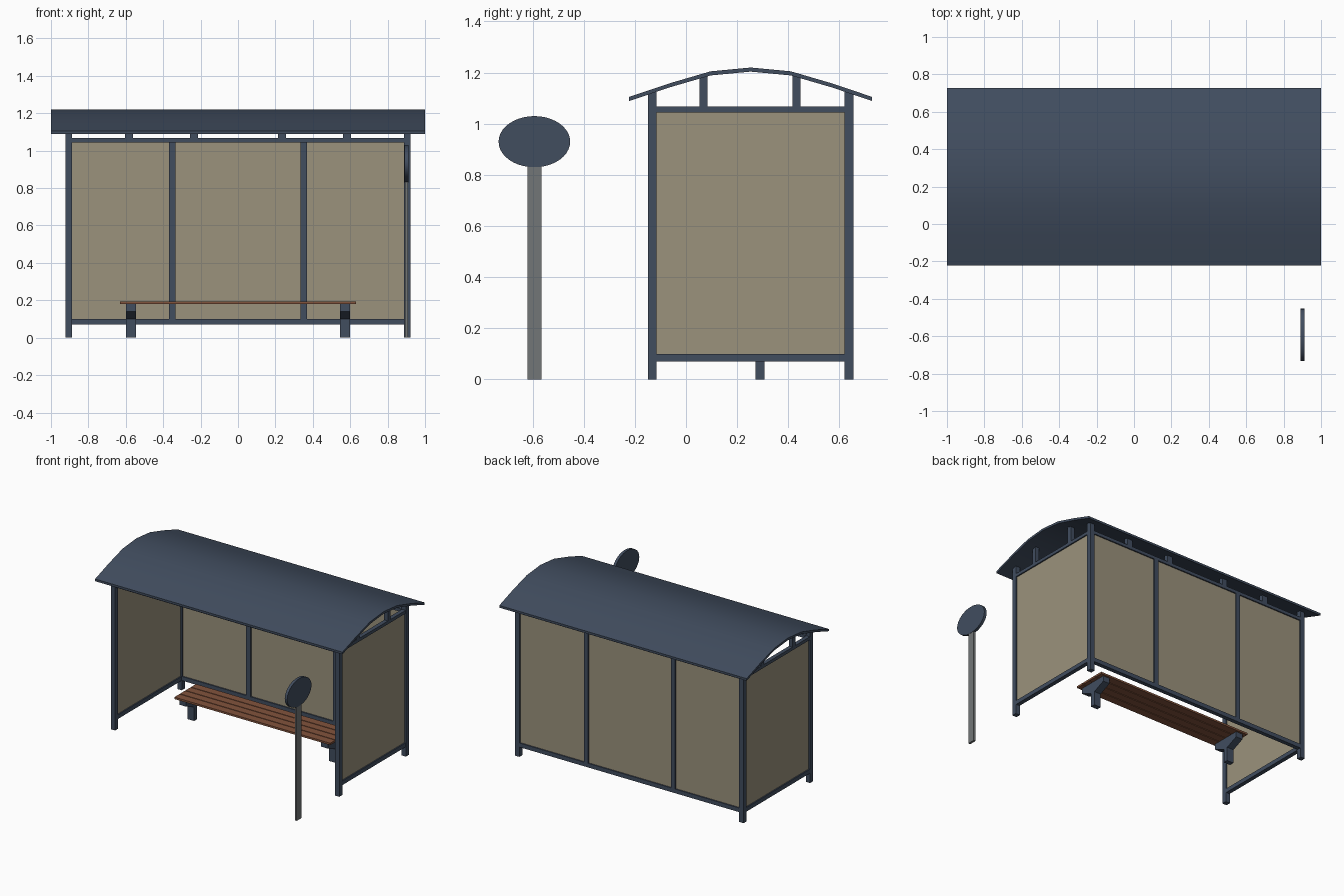
import bpy, bmesh, math

if "Cube" in bpy.data.objects:
    bpy.data.objects.remove(bpy.data.objects["Cube"])


def material(name, srgb):
    lin = [((c / 255 + 0.055) / 1.055) ** 2.4 for c in srgb]
    m = bpy.data.materials.new(name)
    m.diffuse_color = (*lin, 1)
    m.use_nodes = True
    m.node_tree.nodes["Principled BSDF"].inputs["Base Color"].default_value = m.diffuse_color
    return m


FRAME = material("slate blue paint", (65, 77, 95))
PANEL = material("tan panel", (155, 146, 124))
WOOD = material("brown wood", (130, 83, 60))
STEEL = material("grey steel", (114, 118, 119))


def finish(name, bm, mat):
    bmesh.ops.recalc_face_normals(bm, faces=bm.faces[:])
    me = bpy.data.meshes.new(name)
    bm.to_mesh(me)
    bm.free()
    me.materials.append(mat)
    ob = bpy.data.objects.new(name, me)
    bpy.context.collection.objects.link(ob)
    return ob


def box(name, x0, x1, y0, y1, z0, z1, mat):
    bm = bmesh.new()
    bmesh.ops.create_cube(bm, size=1)
    for v in bm.verts:
        v.co = ((x0 + x1) / 2 + v.co.x * (x1 - x0),
                (y0 + y1) / 2 + v.co.y * (y1 - y0),
                (z0 + z1) / 2 + v.co.z * (z1 - z0))
    return finish(name, bm, mat)


def extrude_x(name, profile, x0, x1, mat):
    """Extrude a closed (y, z) profile along x."""
    bm = bmesh.new()
    face = bm.faces.new([bm.verts.new((x0, y, z)) for y, z in profile])
    ext = bmesh.ops.extrude_face_region(bm, geom=[face])
    new = [g for g in ext["geom"] if isinstance(g, bmesh.types.BMVert)]
    bmesh.ops.translate(bm, verts=new, vec=(x1 - x0, 0, 0))
    return finish(name, bm, mat)


def smooth(ob):
    bpy.ops.object.select_all(action='DESELECT')
    ob.select_set(True)
    bpy.context.view_layer.objects.active = ob
    bpy.ops.object.shade_smooth_by_angle(angle=math.radians(30))


# curved roof sheet
ARC = [(-0.222, 1.097), (-0.065, 1.150), (0.096, 1.197), (0.253, 1.212),
       (0.410, 1.197), (0.571, 1.150), (0.728, 1.097)]
T = 0.008
smooth(extrude_x("roof", [(y, z + T) for y, z in ARC] +
                 [(y, z - T) for y, z in reversed(ARC)], -1, 1, FRAME))


def roof_z(y):
    for (y0, z0), (y1, z1) in zip(ARC, ARC[1:]):
        if y0 <= y <= y1:
            return z0 + (z1 - z0) * (y - y0) / (y1 - y0)


XP, YF, YB, W = 0.906, -0.132, 0.637, 0.0175   # post centres and half width
Z0, Z1, Z2, Z3 = 0.07, 0.10, 1.045, 1.068      # lower and upper rail heights

# corner posts, side rails, side panels and side roof struts
for sx, side in ((-1, "left"), (1, "right")):
    x = sx * XP
    for y, end in ((YF, "front"), (YB, "back")):
        box(f"{side}_{end}_post", x - W, x + W, y - W, y + W, 0, roof_z(y), FRAME)
    for a, b, lvl in ((Z0, Z1, "lower"), (Z2, Z3, "upper")):
        box(f"{side}_{lvl}_rail", x - 0.015, x + 0.015, YF + W, YB - W, a, b, FRAME)
    box(f"{side}_panel", x - 0.006, x + 0.006, YF + W, YB - W, Z1, Z2, PANEL)
    for i, y in enumerate((0.069, 0.432)):
        box(f"{side}_roof_strut_{i}", x - 0.015, x + 0.015, y - 0.016, y + 0.016,
            Z3, roof_z(y), FRAME)

# back and front rails, with struts up to the roof
rails = ((YB, Z0, Z1, "back_lower"), (YB, Z2, Z3, "back_upper"), (YF, Z2, Z3, "front_upper"))
for y, a, b, n in rails:
    box(f"{n}_rail", -XP + W, XP - W, y - 0.015, y + 0.015, a, b, FRAME)
for y, n in ((YB, "back"), (YF, "front")):
    for i, x in enumerate((-0.583, -0.236, 0.236, 0.583)):
        box(f"{n}_roof_strut_{i}", x - 0.021, x + 0.021, y - 0.015, y + 0.015,
            Z3, roof_z(y), FRAME)

# back mullions and panels
for i, x in enumerate((-0.352, 0.352)):
    box(f"back_mullion_{i}", x - W, x + W, YB - 0.015, YB + 0.015, Z1, Z2, FRAME)
bays = ((-XP + W, -0.352 - W), (-0.352 + W, 0.352 - W), (0.352 + W, XP - W))
for i, (a, b) in enumerate(bays):
    box(f"back_panel_{i}", a, b, YB - 0.006, YB + 0.006, Z1, Z2, PANEL)

# bench: four slats on two flared legs
BY = 0.29
for i in range(4):
    y = BY - 0.125 + i * 0.064
    box(f"seat_slat_{i}", -0.63, 0.63, y, y + 0.058, 0.179, 0.193, WOOD)
half = [(0.0175, 0), (0.0175, 0.10), (0.11, 0.14), (0.11, 0.18)]
leg = [(BY + y, z) for y, z in half] + [(BY - y, z) for y, z in reversed(half)]
for sx, side in ((-1, "left"), (1, "right")):
    extrude_x(f"{side}_bench_leg", leg, sx * 0.573 - 0.027, sx * 0.573 + 0.027, FRAME)

# stop sign pole and oval plate
box("sign_pole", 0.893, 0.909, -0.62, -0.566, 0, 0.86, STEEL)
oval = [(-0.593 + 0.14 * math.cos(t), 0.93 + 0.10 * math.sin(t))
        for t in (2 * math.pi * i / 40 for i in range(40))]
smooth(extrude_x("sign_plate", oval, 0.891, 0.911, FRAME))
